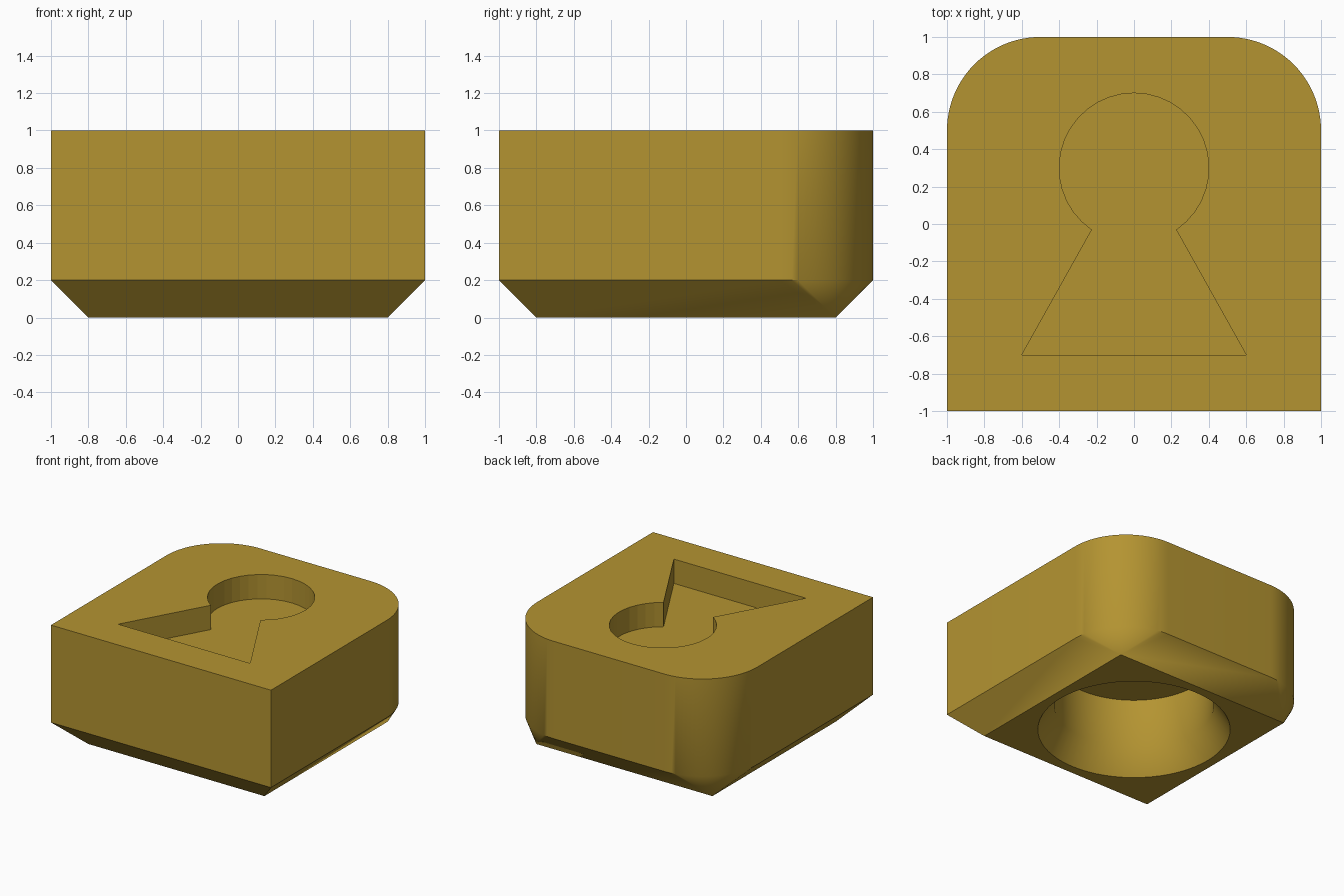
import bpy, bmesh, math
from math import cos, sin, pi, radians

if "Cube" in bpy.data.objects:
    bpy.data.objects.remove(bpy.data.objects["Cube"])


def arc(cx, cy, r, a0, a1, n):
    return [(cx + r * cos(a0 + (a1 - a0) * i / n),
             cy + r * sin(a0 + (a1 - a0) * i / n)) for i in range(n + 1)]


def loft(name, rings):
    """Closed solid through (outline, z) rings, bottom to top."""
    bm = bmesh.new()
    vs = [[bm.verts.new((x, y, z)) for x, y in pts] for pts, z in rings]
    n = len(vs[0])
    for a, b in zip(vs, vs[1:]):
        for i in range(n):
            j = (i + 1) % n
            bm.faces.new((a[i], a[j], b[j], b[i]))
    bm.faces.new(vs[0][::-1])
    bm.faces.new(vs[-1])
    bmesh.ops.remove_doubles(bm, verts=bm.verts, dist=1e-5)
    bmesh.ops.recalc_face_normals(bm, faces=bm.faces)
    me = bpy.data.meshes.new(name)
    bm.to_mesh(me)
    bm.free()
    ob = bpy.data.objects.new(name, me)
    bpy.context.collection.objects.link(ob)
    return ob


brass = bpy.data.materials.new("brass")
brass.diffuse_color = (0.456, 0.296, 0.031, 1)
brass.use_nodes = True
brass.node_tree.nodes["Principled BSDF"].inputs["Base Color"].default_value = brass.diffuse_color

# Block with rounded back corners, tapering to a square foot
SEG = 24
outline = ([(-1, -1), (1, -1)] + arc(0.5, 0.5, 0.5, 0, pi / 2, SEG)
           + arc(-0.5, 0.5, 0.5, pi / 2, pi, SEG))
foot = [(math.copysign(0.8, x), math.copysign(0.8, y)) for x, y in outline[:2]]
foot += [(0.8, 0.8)] * (SEG + 1) + [(-0.8, 0.8)] * (SEG + 1)
block = loft("keyhole_block", [(foot, 0), (outline, 0.2), (outline, 1)])

# Keyhole pocket in the top
a = math.atan2(-0.33, 0.225)
keyhole = arc(0, 0.3, 0.4, a, pi - a, 30) + [(-0.6, -0.7), (0.6, -0.7)]
pocket = loft("keyhole_cutter", [(keyhole, 0.8), (keyhole, 1.2)])

# Flared round socket underneath
socket = loft("socket_cutter", [
    (arc(0, 0, r, 0, 2 * pi * 63 / 64, 63), z)
    for r, z in ((0.7875, -0.1), (0.725, 0), (0.6, 0.2), (0.6, 0.6))])

for ob in (block, pocket, socket):
    ob.data.materials.append(brass)

# Cut both recesses
bpy.context.view_layer.objects.active = block
block.select_set(True)
for cutter in (pocket, socket):
    mod = block.modifiers.new(cutter.name, 'BOOLEAN')
    mod.operation = 'DIFFERENCE'
    mod.solver = 'EXACT'
    mod.object = cutter
    bpy.ops.object.modifier_apply(modifier=mod.name)
for cutter in (pocket, socket):
    bpy.data.objects.remove(cutter)

# Smooth curves, but keep the keyhole walls faceted
bpy.ops.object.shade_smooth_by_angle(angle=radians(35))
for p in block.data.polygons:
    c = p.center
    if c.z > 0.79 and abs(c.x) < 0.7 and abs(c.y) < 0.8:
        p.use_smooth = False
